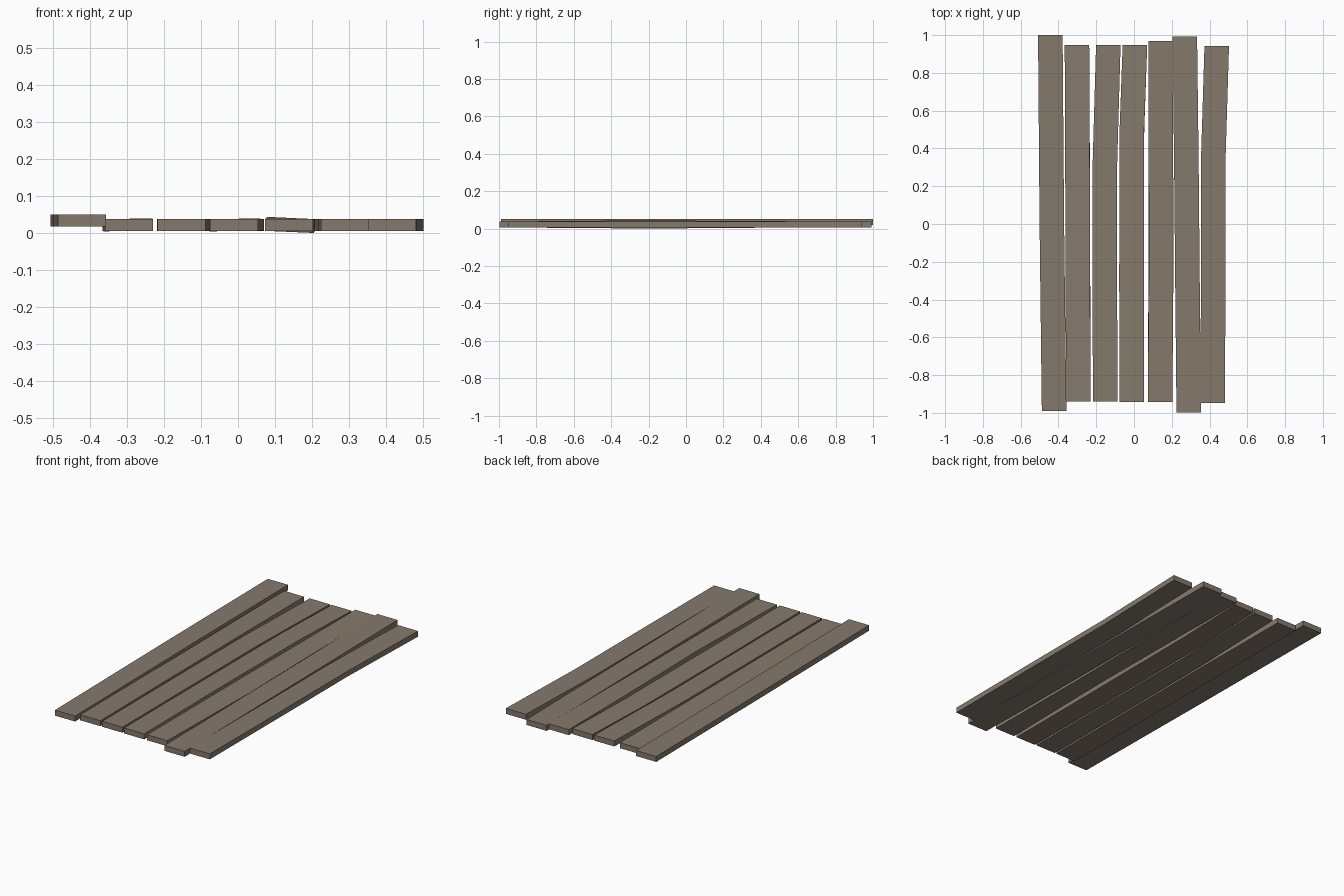
import bpy, bmesh, math

if "Cube" in bpy.data.objects:
    bpy.data.objects.remove(bpy.data.objects["Cube"])

# One weathered timber colour
wood = bpy.data.materials.new("weathered_wood")
wood.diffuse_color = (0.235, 0.193, 0.152, 1)
wood.use_nodes = True
wood.node_tree.nodes["Principled BSDF"].inputs["Base Color"].default_value = wood.diffuse_color

WIDTH, THICK = 0.13, 0.032


def plank(name, bottom, stations):
    """Loft a board through stations of (y, centre x, roll)."""
    bm = bmesh.new()
    rings = []
    for y, x, roll in stations:
        ring = []
        for sx, sz in ((-1, -1), (1, -1), (1, 1), (-1, 1)):
            dx, dz = sx * WIDTH / 2, sz * THICK / 2
            ring.append(bm.verts.new((
                x + dx * math.cos(roll) - dz * math.sin(roll), y,
                bottom + THICK / 2 + dx * math.sin(roll) + dz * math.cos(roll))))
        rings.append(ring)
    for a, b in zip(rings, rings[1:]):
        for i in range(4):
            j = (i + 1) % 4
            bm.faces.new((a[i], a[j], b[j], b[i]))
    bm.faces.new(rings[0])
    bm.faces.new(rings[-1])
    bmesh.ops.recalc_face_normals(bm, faces=bm.faces)
    mesh = bpy.data.meshes.new(name)
    bm.to_mesh(mesh)
    bm.free()
    mesh.materials.append(wood)
    bpy.context.collection.objects.link(bpy.data.objects.new(name, mesh))


# Seven boards, left to right, slightly bent, twisted and uneven in length
plank("plank_1", 0.018, [(-0.99, -0.423, 0), (0.0, -0.435, 0), (1.0, -0.443, 0)])
plank("plank_2", 0.006, [(-0.94, -0.295, 0), (-0.3, -0.297, 0.02),
                         (0.32, -0.299, 0.02), (0.948, -0.302, 0)])
plank("plank_3", 0.006, [(-0.94, -0.153, 0), (-0.3, -0.154, 0),
                         (0.32, -0.154, 0), (0.948, -0.136, 0)])
plank("plank_4", 0.006, [(-0.942, -0.011, 0), (-0.3, -0.013, 0.02),
                         (0.5, -0.011, 0.02), (0.948, 0.005, 0)])
plank("plank_5", 0.006, [(-0.942, 0.138, 0), (-0.2, 0.143, -0.09),
                         (0.4, 0.142, -0.02), (0.97, 0.142, 0)])
plank("plank_6", 0.006, [(-0.998, 0.290, 0), (-0.3, 0.283, 0),
                         (0.35, 0.277, 0), (0.993, 0.269, 0)])
plank("plank_7", 0.006, [(-0.948, 0.417, 0), (-0.3, 0.419, 0),
                         (0.32, 0.419, 0), (0.942, 0.438, 0)])
